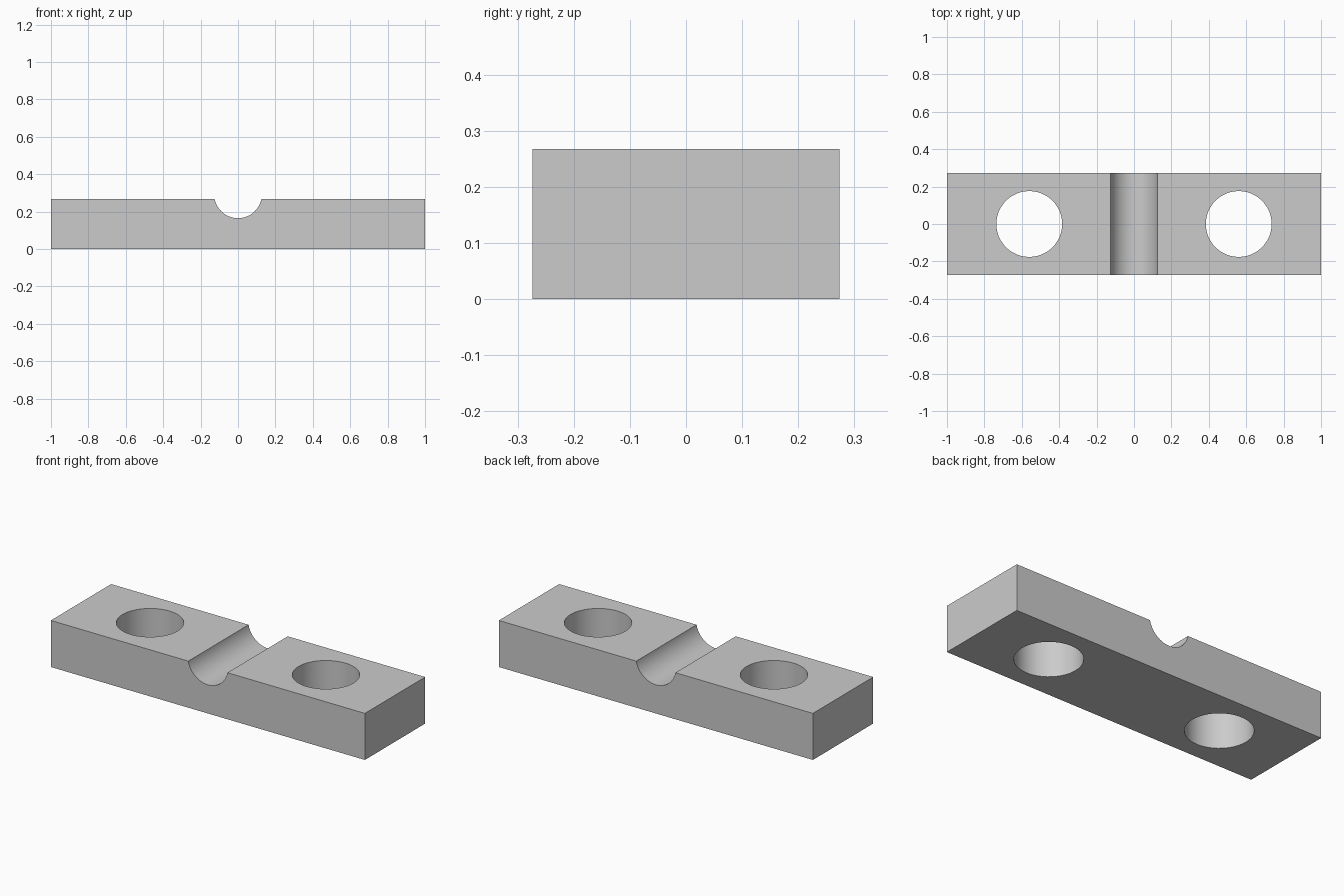
import bpy
import math

LENGTH, WIDTH, HEIGHT = 2.0, 0.548, 0.268

if "Cube" in bpy.data.objects:
    bpy.data.objects.remove(bpy.data.objects["Cube"], do_unlink=True)

grey = bpy.data.materials.new("plain grey")
grey.use_nodes = True
grey.diffuse_color = (0.6, 0.6, 0.6, 1)
grey.node_tree.nodes["Principled BSDF"].inputs["Base Color"].default_value = grey.diffuse_color


def cutter(name, radius, sides, location, rotation=(0, 0, 0)):
    bpy.ops.mesh.primitive_cylinder_add(vertices=sides, radius=radius, depth=1,
                                        location=location, rotation=rotation)
    obj = bpy.context.object
    obj.name = name
    obj.hide_render = True
    obj.data.materials.append(grey)
    return obj


# Cutters: two bolt holes and the cross groove
cutters = [cutter("hole_cutter", 0.176, 48, (side * 0.56, 0, HEIGHT / 2)) for side in (-1, 1)]
cutters.append(cutter("groove_cutter", 0.127, 64, (0, 0, 0.292), (math.pi / 2, 0, 0)))

# Clamp bar
bpy.ops.mesh.primitive_cube_add(size=1, location=(0, 0, HEIGHT / 2))
bar = bpy.context.object
bar.name = "clamp_bar"
bar.scale = (LENGTH, WIDTH, HEIGHT)
bpy.ops.object.transform_apply(location=False, rotation=False, scale=True)
bar.data.materials.append(grey)

# Cut the bar and discard the cutters
for tool in cutters:
    mod = bar.modifiers.new("cut", 'BOOLEAN')
    mod.operation = 'DIFFERENCE'
    mod.solver = 'EXACT'
    mod.object = tool
    bpy.ops.object.modifier_apply(modifier=mod.name)
    bpy.data.objects.remove(tool, do_unlink=True)

bpy.ops.object.shade_smooth_by_angle(angle=math.radians(30))
